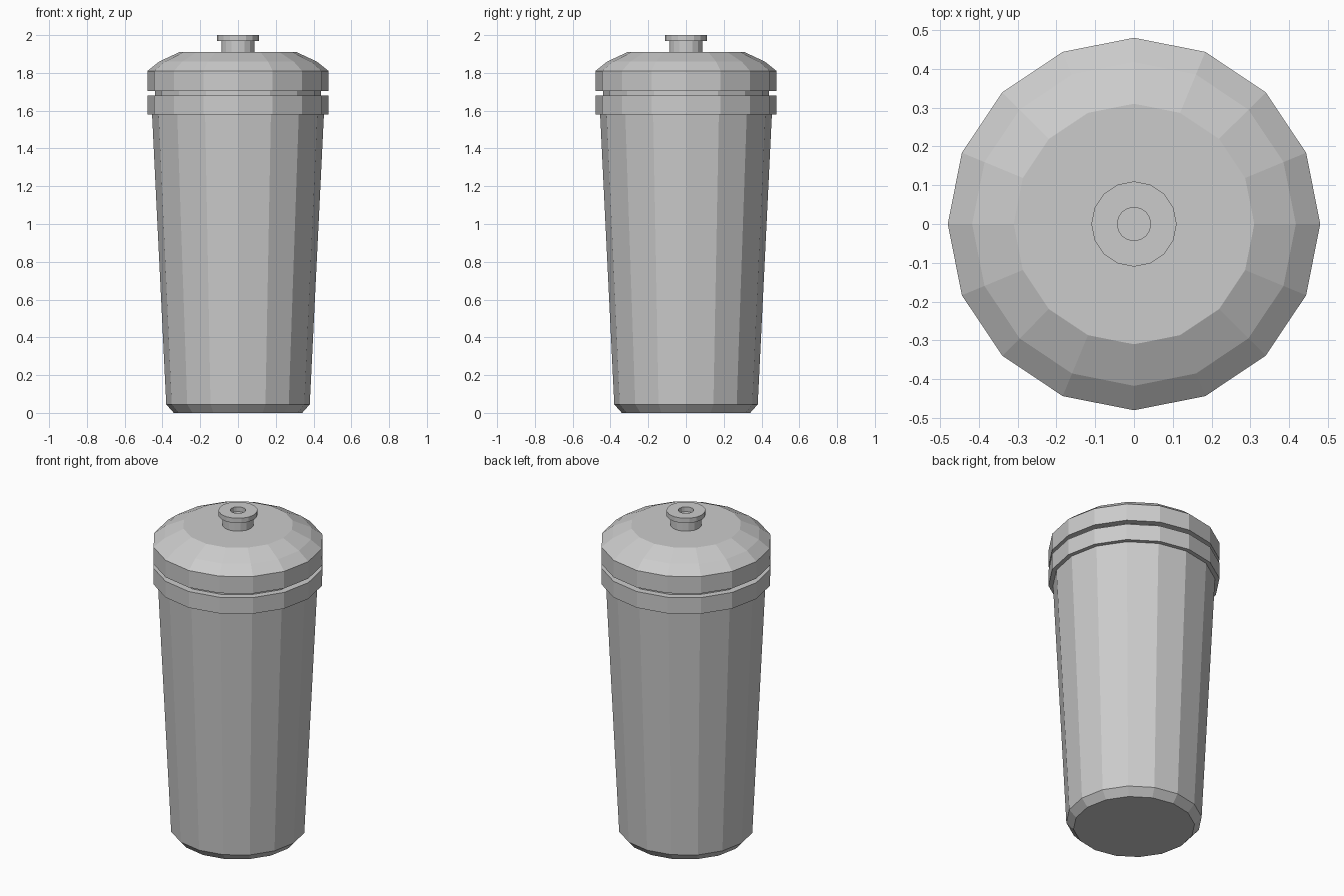
import bpy, bmesh
from math import cos, sin, pi

if "Cube" in bpy.data.objects:
    bpy.data.objects.remove(bpy.data.objects["Cube"])

SIDES = 16


def lathe(name, profile):
    """Revolve (radius, z) points, bottom centre to top centre, into a closed flat-shaded solid."""
    bm = bmesh.new()
    rings = [[bm.verts.new((r * cos(2 * pi * i / SIDES), r * sin(2 * pi * i / SIDES), z))
              for i in range(SIDES)] for r, z in profile]
    for low, high in zip(rings, rings[1:]):
        for i in range(SIDES):
            j = (i + 1) % SIDES
            bm.faces.new((low[i], low[j], high[j], high[i]))
    bm.faces.new(rings[0][::-1])
    bm.faces.new(rings[-1])
    mesh = bpy.data.meshes.new(name)
    bm.to_mesh(mesh)
    bm.free()
    obj = bpy.data.objects.new(name, mesh)
    bpy.context.collection.objects.link(obj)
    return obj


# Tapered cup with chamfered foot, rim band and recessed neck
lathe("cup_body", [(0.34, 0), (0.38, 0.045), (0.455, 1.58), (0.48, 1.58),
                   (0.48, 1.68), (0.44, 1.68), (0.44, 1.705)])

# Lid with straight skirt and faceted dome
lathe("lid", [(0.44, 1.705), (0.48, 1.705), (0.48, 1.81),
              (0.417, 1.86), (0.31, 1.91)])

# Drinking spout: stem, flared cap and shallow hole
lathe("spout", [(0.088, 1.91), (0.088, 1.97), (0.11, 1.97), (0.11, 2.0),
                (0.043, 2.0), (0.043, 1.97)])
